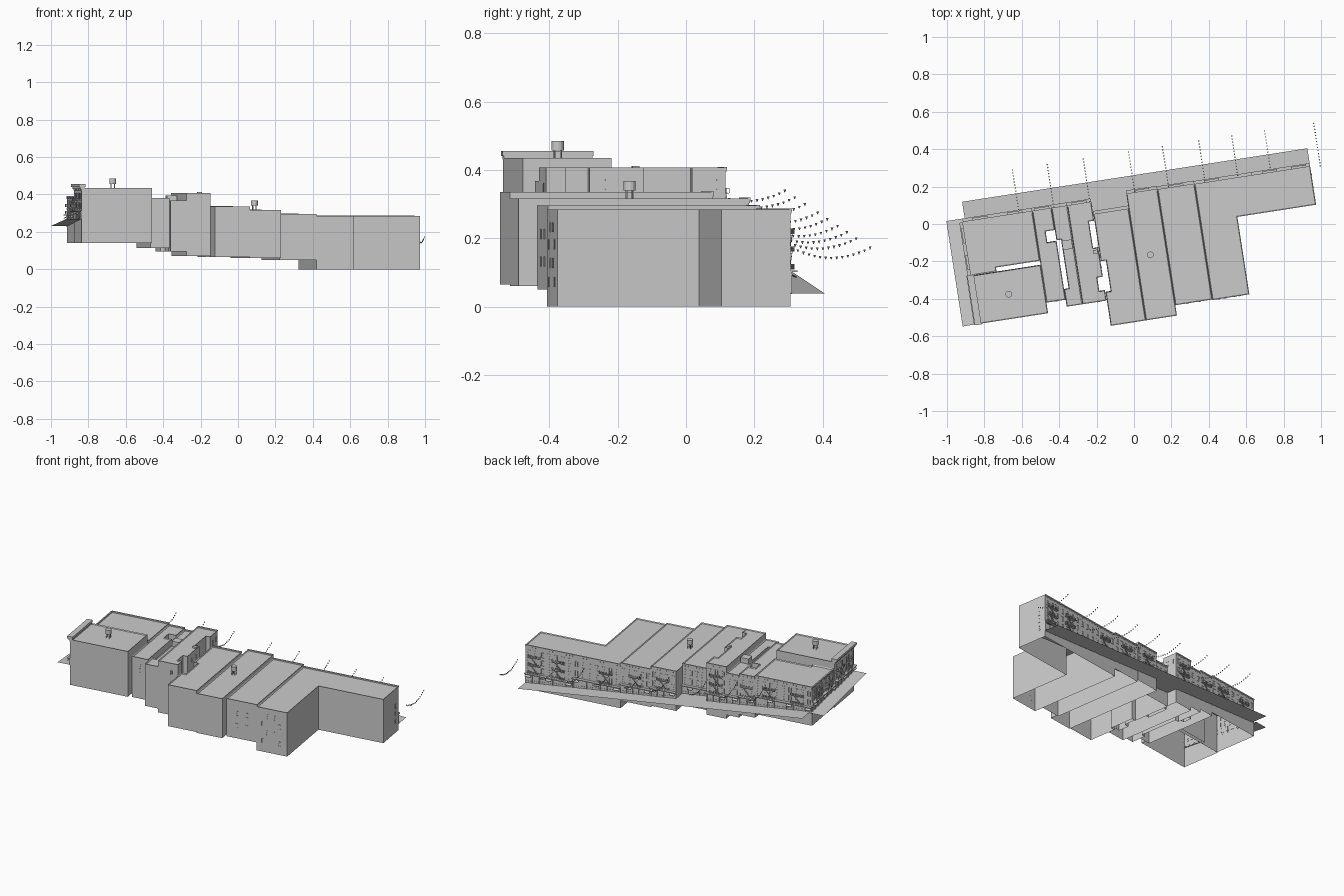
import bpy, bmesh, math
from mathutils import Matrix, Vector

if "Cube" in bpy.data.objects:
    bpy.data.objects.remove(bpy.data.objects["Cube"])

ROT = math.radians(8.8)          # whole block is turned against the grid


def finish(bm, name, recalc=True):
    if recalc:
        bmesh.ops.recalc_face_normals(bm, faces=bm.faces[:])
    me = bpy.data.meshes.new(name)
    bm.to_mesh(me)
    bm.free()
    ob = bpy.data.objects.new(name, me)
    ob.rotation_euler = (0, 0, ROT)
    bpy.context.collection.objects.link(ob)
    return ob


def building(name, pts, z0, z1, rim=0.004):
    """Footprint walls, open below, with a low parapet around the roof."""
    bm = bmesh.new()
    lo = [bm.verts.new((x, y, z0)) for x, y in pts]
    hi = [bm.verts.new((x, y, z1)) for x, y in pts]
    n = len(pts)
    top = bm.faces.new(hi)
    for i in range(n):
        j = (i + 1) % n
        bm.faces.new((lo[i], lo[j], hi[j], hi[i]))
    bm.normal_update()
    bmesh.ops.inset_region(bm, faces=[top], thickness=rim, use_even_offset=True)
    bmesh.ops.translate(bm, verts=top.verts[:], vec=(0, 0, -0.006))
    return finish(bm, name, recalc=False)


def rect(u0, u1, v0, v1):
    return [(u0, v0), (u1, v0), (u1, v1), (u0, v1)]


def frame(origin, along, out):
    m = Matrix.Identity(4)
    m.col[0][:3], m.col[1][:3] = along, out
    m.col[3][:3] = origin
    return m


def box(bm, F, a0, a1, o0, o1, z0, z1):
    M = Matrix.Translation(((a0 + a1) / 2, (o0 + o1) / 2, (z0 + z1) / 2))
    bmesh.ops.create_cube(bm, size=1, matrix=F @ M @ Matrix.Diagonal((a1 - a0, o1 - o0, z1 - z0, 1)))


def bar(bm, F, p, q, w):
    p, q = Vector(p), Vector(q)
    d = q - p
    M = Matrix.Translation((p + q) / 2) @ d.to_track_quat('Z', 'Y').to_matrix().to_4x4()
    bmesh.ops.create_cube(bm, size=1, matrix=F @ M @ Matrix.Diagonal((w, w, d.length, 1)))


# ---- buildings (street frame: u along the street, v towards it) ----
building("corner_building", [(-.902, -.139), (-.765, -.139), (-.765, -.117), (-.527, -.117),
                             (-.527, .149), (-.902, .149)], .14, .39)
building("side_street_building", rect(-.908, -.527, -.401, -.139), .14, .435)
building("narrow_building_west", [(-.527, -.344), (-.423, -.344), (-.423, -.025), (-.473, -.025),
                                  (-.473, .033), (-.423, .033), (-.423, .149), (-.527, .149)], .115, .38)
building("narrow_building_east", [(-.423, -.382), (-.338, -.382), (-.338, .149), (-.423, .149),
                                  (-.423, -.023), (-.398, -.023), (-.398, -.286), (-.423, -.286)], .095, .368)
building("tall_building", [(-.338, -.382), (-.208, -.382), (-.208, -.325), (-.238, -.325), (-.238, -.253),
                           (-.208, -.253), (-.208, -.093), (-.236, -.093), (-.236, .050), (-.208, .050),
                           (-.208, .149), (-.338, .149)], .07, .407)
building("recessed_building", [(-.206, -.519), (-.016, -.519), (-.016, .082), (-.206, .082), (-.206, -.17),
                               (-.178, -.17), (-.178, -.335), (-.206, -.335)], .065, .335)
building("middle_building", rect(-.016, .152, -.519, .163), .06, .317)
building("deep_building", rect(.152, .352, -.463, .16), .05, .296)
building("end_building", [(.352, -.466), (.552, -.466), (.552, -.047), (.978, -.047),
                          (.978, .158), (.352, .158)], 0, .285)


# ---- pavements ----
def ground_street(u):
    return .23 - (u + .89) * .102


def ground_side(v):
    return .23 + (.169 - v) * .07


bm = bmesh.new()
bm.faces.new([bm.verts.new((u, v, ground_street(u))) for u, v in rect(-.89, .978, .082, .258)])
bm.faces.new([bm.verts.new((u, v, ground_side(v))) for u, v in rect(-.989, -.902, -.401, .169)])
finish(bm, "pavement", recalc=False)

# ---- facades ----
windows, cornices, escapes, shops = (bmesh.new() for _ in range(4))


def window(F, a, z, w=.016, h=.028):
    for s in (-1, 1):
        box(windows, F, a + s * w / 2 - .001, a + s * w / 2 + .001, -.001, .0015, z, z + h)
    box(windows, F, a - w / 2, a + w / 2, -.001, .0012, z + h / 2 - .001, z + h / 2 + .001)
    box(windows, F, a - w / 2 - .002, a + w / 2 + .002, -.001, .002, z - .002, z)
    box(windows, F, a - w / 2 - .002, a + w / 2 + .002, -.001, .002, z + h, z + h + .003)


def fire_escape(F, a, zs, w=.08, d=.015):
    for k, z in enumerate(zs):
        box(escapes, F, a - w / 2, a + w / 2, 0, d, z - .0015, z)
        for h in (.007, .014):
            box(escapes, F, a - w / 2, a + w / 2, d - .001, d, z + h - .001, z + h)
            for s in (-1, 1):
                e = a + s * w / 2
                box(escapes, F, e - .0006, e + .0006, 0, d, z + h - .001, z + h)
        for i in range(9):
            e = a + (i / 8 - .5) * w
            box(escapes, F, e - .0005, e + .0005, d - .001, d, z, z + .014)
        if k:                                     # stair down to the level below
            s = .3 * w
            for o in (.005, .011):
                bar(escapes, F, (a - s, o, zs[k - 1]), (a + s, o, z), .0015)
            for i in range(1, 8):
                t = i / 8
                e, zz = a - s + 2 * s * t, zs[k - 1] + (z - zs[k - 1]) * t
                box(escapes, F, e - .002, e + .002, .005, .011, zz, zz + .001)


def facade(F, a0, a1, top, ground, stairs, deep=.004):
    n = max(2, round((a1 - a0) / .042))
    step = (a1 - a0) / n
    base = ground((a0 + a1) / 2) + .055
    rows = max(2, int((top - .02 - base) / .048))
    pitch = (top - .018 - base) / rows
    zs = [base + r * pitch for r in range(rows)]
    for z in zs:
        for i in range(n):
            window(F, a0 + (i + .5) * step, z + .008, h=min(.03, pitch - .016))
    # roof cornice with brackets, and projecting shop canopy
    box(cornices, F, a0, a1, -.004, deep, top - .006, top + .002)
    for i in range(2 * n + 1):
        e = min(max(a0 + i * step / 2, a0 + .003), a1 - .003)
        box(cornices, F, e - .0015, e + .0015, -.001, deep * .8, top - .013, top - .006)
    box(cornices, F, a0, a1, -.001, .02, base - .009, base - .004)
    # shopfront posts, rails and a few sloping awnings
    for i in range(n + 1):
        e = min(max(a0 + i * step, a0 + .003), a1 - .003)
        box(shops, F, e - .002, e + .002, -.001, .004, ground(e) - .002, base - .009)
    for i in range(n):
        b0, b1 = a0 + i * step + .004, a0 + (i + 1) * step - .004
        g = ground((b0 + b1) / 2)
        box(shops, F, b0, b1, -.001, .002, g + .010, g + .013)
        if i % 3 == 0:
            prof = [(0, base - .012), (.02, base - .022), (.02, base - .025), (0, base - .015)]
            L = [shops.verts.new(F @ Vector((b0, o, z))) for o, z in prof]
            R = [shops.verts.new(F @ Vector((b1, o, z))) for o, z in prof]
            for j in range(4):
                k = (j + 1) % 4
                shops.faces.new((L[j], L[k], R[k], R[j]))
            shops.faces.new(L)
            shops.faces.new(R)
    for t in stairs:
        fire_escape(F, a0 + t * (a1 - a0), zs)


def north(v):
    return frame((0, v, 0), (1, 0, 0), (0, 1, 0))


def south(v):
    return frame((0, v, 0), (1, 0, 0), (0, -1, 0))


def east(u):
    return frame((u, 0, 0), (0, 1, 0), (1, 0, 0))


def west(u):
    return frame((u, 0, 0), (0, 1, 0), (-1, 0, 0))


for a0, a1, v, top, stairs in [
        (-.902, -.527, .149, .39, (.25, .75)), (-.527, -.423, .149, .38, (.5,)),
        (-.423, -.338, .149, .368, ()), (-.338, -.208, .149, .407, (.5,)),
        (-.206, -.016, .082, .335, ()), (-.016, .152, .163, .317, (.5,)),
        (.152, .352, .16, .296, (.5,)), (.352, .665, .158, .285, (.3,)),
        (.665, .978, .158, .285, (.3, .8))]:
    facade(north(v), a0, a1, top, ground_street, stairs)
facade(west(-.902), -.139, .149, .39, ground_side, (.25, .75))
facade(west(-.908), -.401, -.139, .435, ground_side, (.3, .75))
box(cornices, west(-.908), -.405, -.136, -.02, .016, .441, .455)    # heavy side-street cornice
box(cornices, west(-.908), -.401, -.139, -.016, .008, .43, .441)

# ---- plain windows on the rear and end walls ----
for F, cols, rows in [
        (south(-.466), (.39, .50), (.06, .17)), (south(-.466), (.42, .47), (.115, .22)),
        (south(-.463), (.22, .285), (.12, .20)),
        (south(-.344), (-.475,), (.26, .31)), (south(-.382), (-.25,), (.26, .335)),
        (east(.978), (.117,), (.06, .112, .16)),
        (east(-.208), (-.2, -.14, .08, .13), (.345,))]:
    for c in cols:
        for r in rows:
            window(F, c, r, .010, .024)

finish(windows, "window_frames")
finish(cornices, "cornices")
finish(escapes, "fire_escapes")
finish(shops, "shopfronts")

# ---- roof bulkhead and chimney ----
bm = bmesh.new()
I = Matrix.Identity(4)
box(bm, I, -.396, -.343, -.08, -.03, .36, .395)
box(bm, I, -.238, -.215, -.125, -.105, .40, .412)
finish(bm, "roof_bulkheads")

# ---- water tanks on legs ----
for n, (x, y, z) in enumerate([(.088, -.165, .311), (-.67, -.375, .428)]):
    c, s = math.cos(-ROT), math.sin(-ROT)
    u, v = x * c - y * s, x * s + y * c
    bm = bmesh.new()
    bmesh.ops.create_cone(bm, cap_ends=True, segments=16, radius1=.018, radius2=.018, depth=.028,
                          matrix=Matrix.Translation((u, v, z + .043)))
    for k in range(4):
        a = math.pi / 4 + k * math.pi / 2
        e, f = u + .013 * math.cos(a), v + .013 * math.sin(a)
        box(bm, I, e - .0015, e + .0015, f - .0015, f + .0015, z, z + .03)
    finish(bm, "water_tank_%d" % (n + 1))

# ---- hanging lamps strung across the street ----
bm = bmesh.new()
for u in (-.598, -.41, -.215, .03, .213, .41, .588, .766, 1.032):
    for i in range(15):
        t = i / 14
        z = ground_street(u) + .108 + .03 * (2 * t - 1) ** 2
        bmesh.ops.create_cone(bm, cap_ends=True, segments=6, radius1=.001, radius2=.004, depth=.008,
                              matrix=Matrix.Translation((u, .155 + .23 * t, z)))
finish(bm, "street_lamp_strings")
